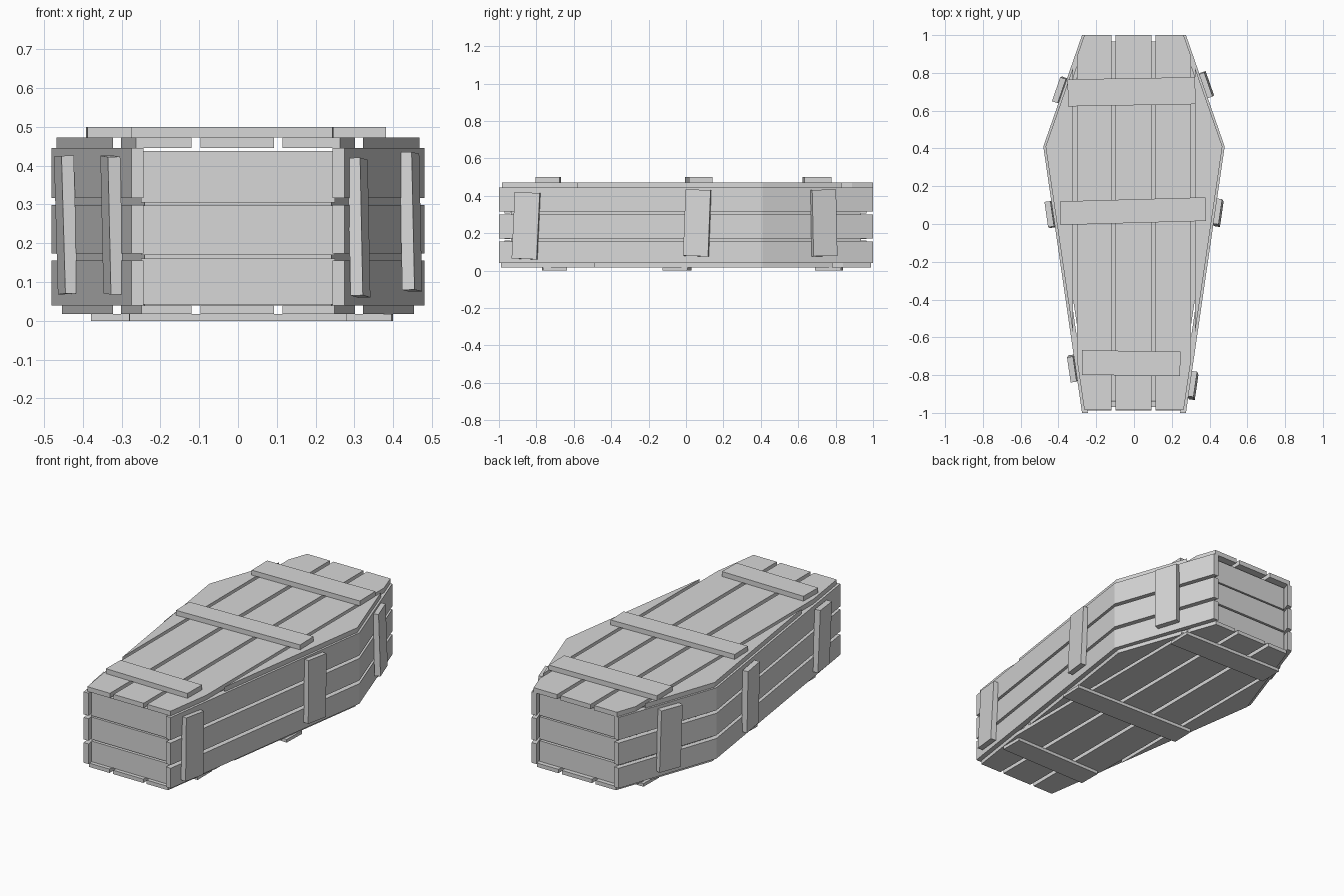
import bpy, bmesh
from math import radians, atan2
from mathutils import Matrix, Vector, Euler

cube = bpy.data.objects.get("Cube")
if cube:
    bpy.data.objects.remove(cube, do_unlink=True)

GREY = (0.68, 0.68, 0.68, 1)
wood = bpy.data.materials.new("plain_grey")
wood.use_nodes = True
wood.diffuse_color = GREY
wood.node_tree.nodes["Principled BSDF"].inputs["Base Color"].default_value = GREY

FOOT, WIDE, HEAD = Vector((0.275, -1)), Vector((0.48, 0.41)), Vector((0.275, 1))


def finish(bm, name):
    bmesh.ops.recalc_face_normals(bm, faces=bm.faces)
    mesh = bpy.data.meshes.new(name)
    bm.to_mesh(mesh)
    bm.free()
    mesh.materials.append(wood)
    obj = bpy.data.objects.new(name, mesh)
    bpy.context.collection.objects.link(obj)


def prism(name, outline, z0, z1, x_range=None):
    """Extrude a flat outline upwards, optionally keeping only a strip in x."""
    bm = bmesh.new()
    face = bm.faces.new([bm.verts.new((x, y, z0)) for x, y in outline])
    if x_range:
        for x, side in zip(x_range, (-1, 1)):
            bmesh.ops.bisect_plane(bm, geom=bm.verts[:] + bm.edges[:] + bm.faces[:],
                                   plane_co=(x, 0, 0), plane_no=(side, 0, 0),
                                   clear_outer=True)
    grown = bmesh.ops.extrude_face_region(bm, geom=bm.faces[:])["geom"]
    top = [v for v in grown if isinstance(v, bmesh.types.BMVert)]
    bmesh.ops.translate(bm, verts=top, vec=(0, 0, z1 - z0))
    finish(bm, name)


def board(name, centre, size, turn=(0, 0, 0)):
    bm = bmesh.new()
    rot = Euler([radians(a) for a in turn]).to_matrix().to_4x4()
    matrix = Matrix.Translation(centre) @ rot @ Matrix.Diagonal((*size, 1))
    bmesh.ops.create_cube(bm, size=1, matrix=matrix)
    finish(bm, name)


def hexagon(inset, y_min, y_max):
    right = [(FOOT.x - inset, y_min), (WIDE.x - inset, WIDE.y), (HEAD.x - inset, y_max)]
    return right + [(-x, y) for x, y in reversed(right)]


# Lid and floor, cut into five lengthwise planks
strips = [(-0.6, -0.322), (-0.302, -0.12), (-0.097, 0.093), (0.115, 0.302), (0.322, 0.6)]
for i, strip in enumerate(strips):
    prism(f"lid_plank_{i}", hexagon(0.012, -0.985, 1), 0.445, 0.472, strip)
    prism(f"floor_plank_{i}", hexagon(0.026, -0.988, 0.988), 0.018, 0.04, strip)

# Inner box behind the gaps
prism("inner_box", hexagon(0.034, -0.935, 0.935), 0.04, 0.438)

# Side walls: three planks on each angled panel
for row, (z0, z1) in enumerate([(0.04, 0.155), (0.173, 0.299), (0.316, 0.445)]):
    for side, sign in (("left", 1), ("right", -1)):
        for part, a, b in (("foot", FOOT, WIDE), ("head", HEAD, WIDE)):
            quad = [a, b, b - Vector((0.031, 0)), a - Vector((0.031, 0))]
            prism(f"{side}_{part}_wall_plank_{row}", [(sign * p.x, p.y) for p in quad], z0, z1)

# End walls: three planks each
for row, (z0, z1) in enumerate([(0.042, 0.16), (0.17, 0.297), (0.305, 0.438)]):
    for part, y in (("foot", -0.954), ("head", 0.95)):
        board(f"{part}_end_plank_{row}", (0, y, (z0 + z1) / 2), (0.5, 0.032, z1 - z0))

# Cross battens on lid and floor: x, y, length, width, turn
for i, (x, y, length, width, turn) in enumerate([
        (-0.013, 0.70, 0.675, 0.143, 1),
        (-0.005, 0.068, 0.77, 0.125, 1.6),
        (-0.015, -0.737, 0.52, 0.13, -0.8)]):
    board(f"lid_batten_{i}", (x, y, 0.486), (length, width, 0.028), (0, 0, turn))
for i, (x, y, length, width, turn) in enumerate([
        (0, 0.765, 0.64, 0.138, -1),
        (0.01, -0.048, 0.775, 0.135, -1.5),
        (0, -0.703, 0.56, 0.13, 0.6)]):
    board(f"floor_batten_{i}", (x, y, 0.009), (length, width, 0.018), (0, 0, turn))

# Upright battens nailed to the side walls: side, y, z, tilt
for i, (sign, y, z, tilt) in enumerate([
        (1, -0.855, 0.24, -2.5), (1, 0.06, 0.255, -2), (1, 0.737, 0.255, 0.8),
        (-1, -0.765, 0.247, 1.5), (-1, 0.05, 0.247, -1), (-1, 0.71, 0.25, 1)]):
    end = FOOT if y < WIDE.y else HEAD
    slope = (WIDE.x - end.x) / (WIDE.y - end.y)
    x = end.x + slope * (y - end.y) + 0.016
    yaw = -sign * atan2(slope, 1) * 180 / 3.14159
    board(f"side_batten_{i}", (sign * x, y, z), (0.032, 0.135, 0.355), (tilt, -1.5, yaw))
